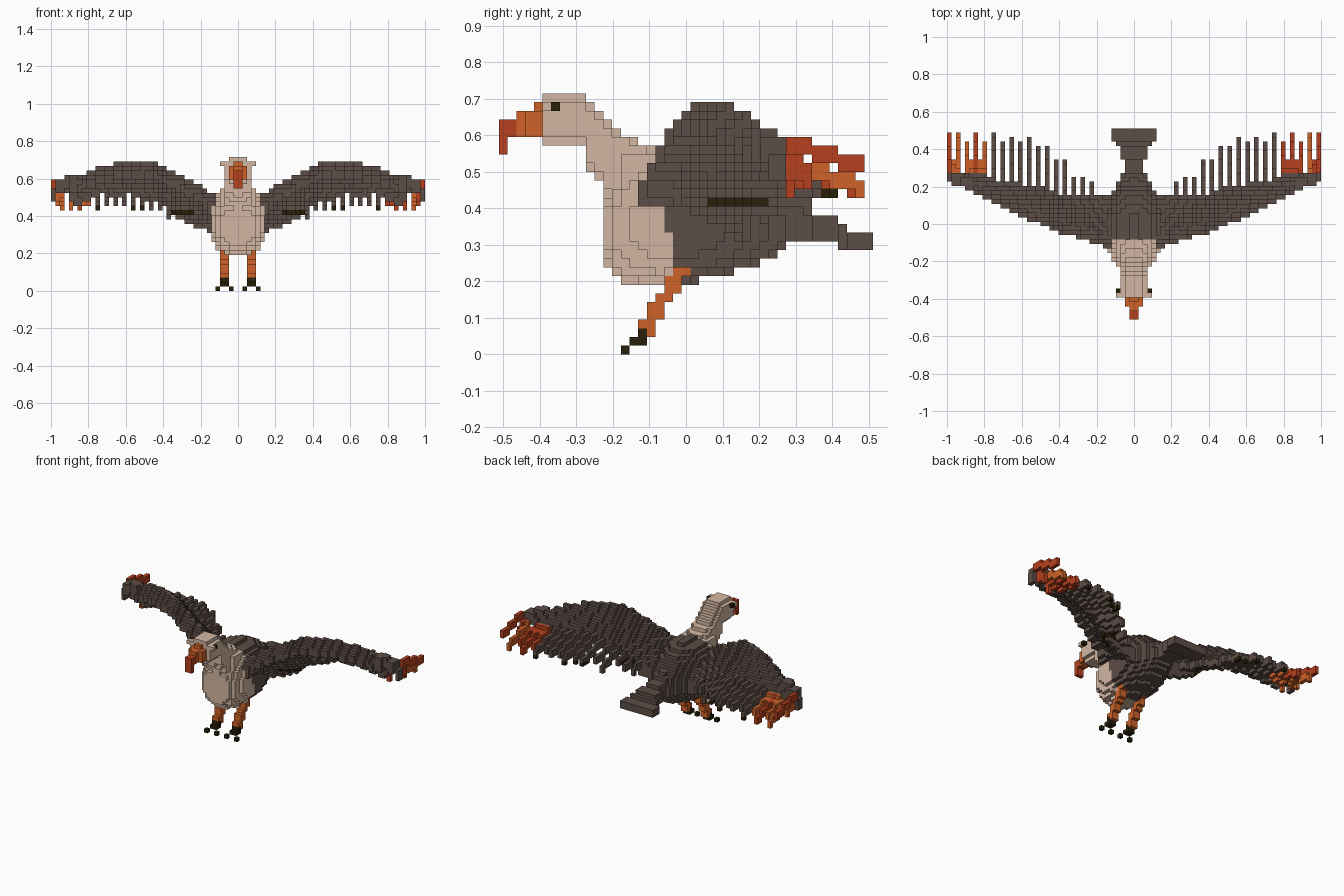
import bpy
import bmesh
import math
import random
from mathutils import Vector

random.seed(4)
cube = bpy.data.objects.get("Cube")
if cube:
    bpy.data.objects.remove(cube, do_unlink=True)

V = 1 / 42           # edge of one block
COLOURS = {
    "brown_plumage": (0.108, 0.074, 0.063),
    "tan_down": (0.65, 0.47, 0.355),
    "orange_skin": (0.62, 0.122, 0.022),
    "rust_red": (0.47, 0.052, 0.013),
    "near_black": (0.022, 0.014, 0.003),
}
BROWN, TAN, ORANGE, RED, BLACK = range(5)


def make_material(name, rgb):
    mat = bpy.data.materials.new(name)
    mat.use_nodes = True
    mat.diffuse_color = (*rgb, 1)
    bsdf = mat.node_tree.nodes["Principled BSDF"]
    bsdf.inputs["Base Color"].default_value = (*rgb, 1)
    bsdf.inputs["Roughness"].default_value = 0.9
    return mat


materials = [make_material(n, c) for n, c in COLOURS.items()]
owner = {}           # block -> (part name, colour)


def centre(i, j, k):
    return (i + 0.5) * V, (j - 21) * V, (k + 0.5) * V


def put(part, i, j, k, colour):
    owner.setdefault((i, j, k), (part, colour))


def put_pair(part, i, j, k, colour):
    put(part, i, j, k, colour)
    put(part, -1 - i, j, k, colour)


def interp(points, t):
    """Linear lookup in rows of (t, values...)."""
    for a, b in zip(points, points[1:]):
        if t <= b[0]:
            f = max(0, (t - a[0]) / (b[0] - a[0]))
            return [p + (q - p) * f for p, q in zip(a[1:], b[1:])]
    return list(points[-1][1:])


def loft(part, stations, colour_rule, power=2.5):
    """Fill rounded cross-sections; rows are y, bottom z, top z, half width."""
    for j in range(43):
        y = (j - 21) * V
        if not stations[0][0] - V / 2 <= y <= stations[-1][0] + V / 2:
            continue
        low, high, half = interp(stations, y)
        mid, tall = (low + high) / 2, (high - low) / 2
        for i in range(10):
            for k in range(30):
                x, _, z = centre(i, j, k)
                if (x / half) ** power + abs((z - mid) / tall) ** power <= 1:
                    put_pair(part, i, j, k, colour_rule(y, z))


# Eyes and brow
put_pair("eyes", 3, 6, 28, BLACK)
put_pair("head", 3, 5, 28, TAN)

# Hooked beak
for j in range(5):
    for k in range(25, 27 if j < 2 else 29 if j == 4 else 28):
        put_pair("beak", 0, j, k, RED if j < 2 else ORANGE)
        if j > 2 and k < 28:
            put_pair("beak", 1, j, k, ORANGE)
for k in (23, 24):
    put_pair("beak", 0, 0, k, RED)

# Slanted legs, feet and toes
for k in range(2, 10):
    start = 16 + int((k - 2) * 0.6)
    for j in (start, start + 1):
        for i in (2, 3):
            put_pair("legs", i, j, k, BLACK if k == 2 and j == 16 else ORANGE)
for i in (2, 3):
    for j in (15, 16):
        put_pair("feet", i, j, 1, BLACK)
for i in (1, 4):
    put_pair("feet", i, 14, 0, BLACK)

# Head and bent neck
loft("head", [(-0.38, 0.57, 0.72, 0.07), (-0.28, 0.57, 0.72, 0.078),
              (-0.26, 0.50, 0.70, 0.075), (-0.22, 0.44, 0.65, 0.075),
              (-0.16, 0.40, 0.60, 0.09), (-0.09, 0.38, 0.56, 0.115)],
     lambda y, z: TAN)

# Body: pale breast, dark back
loft("body", [(-0.215, 0.24, 0.44, 0.095), (-0.17, 0.20, 0.50, 0.125),
              (-0.08, 0.185, 0.56, 0.15), (0.05, 0.205, 0.56, 0.15),
              (0.14, 0.23, 0.52, 0.125), (0.22, 0.255, 0.46, 0.09),
              (0.27, 0.285, 0.42, 0.06)],
     lambda y, z: TAN if y < -0.03 - (z - 0.22) * 0.17 else BROWN)

# Fanned tail
loft("tail", [(0.27, 0.30, 0.42, 0.055), (0.34, 0.305, 0.40, 0.055),
              (0.40, 0.30, 0.375, 0.075), (0.45, 0.28, 0.345, 0.125),
              (0.50, 0.28, 0.34, 0.125)],
     lambda y, z: BROWN, power=8)

# Wings: rows are x, leading y, ridge z, solid trailing y, feather tip y, drop
WING = [(0.10, -0.13, 0.50, 0.17, 0.17, 0.11),
        (0.20, -0.09, 0.56, 0.15, 0.20, 0.14),
        (0.30, -0.065, 0.62, 0.15, 0.28, 0.16),
        (0.42, -0.03, 0.675, 0.17, 0.38, 0.16),
        (0.48, 0.0, 0.695, 0.19, 0.43, 0.15),
        (0.62, 0.06, 0.695, 0.22, 0.47, 0.13),
        (0.80, 0.15, 0.64, 0.25, 0.48, 0.09),
        (0.90, 0.20, 0.61, 0.27, 0.49, 0.07),
        (1.00, 0.24, 0.60, 0.28, 0.49, 0.05)]
for i in range(4, 42):
    x = (i + 0.5) * V
    lead, ridge, trail, tip, drop = interp(WING, x)
    tip -= random.choice((0, 0, 1, 2)) * V
    for j in range(43):
        y = (j - 21) * V
        back = y - lead
        solid = y <= trail or (i in (34, 36, 40) and y < 0.34)
        feather = i % 2 and y <= tip
        if back < -V / 2 or not (solid or feather):
            continue
        # flat ridge, a steep fall to the trailing edge, then level feathers
        fall = min(1, max(0, (back - 0.05) / (trail - lead - 0.05)))
        height = ridge - drop * fall - 0.3 * max(0, y - trail)
        crest = math.floor(height / V - 0.5)
        top = crest
        if x < 0.85:
            top -= max(0, round((0.045 - back) / V))
        if back < 0.09 and x < 0.9:
            thick = 5 if x < 0.2 else 4
        elif solid:
            thick = 4 if x < 0.36 else 3
        else:
            thick = 2
        for k in range(crest - thick + 1, top + 1):
            for side, name in ((1, "left_wing"), (-1, "right_wing")):
                colour = BROWN
                if x > 0.79 and y > 0.27:
                    if side > 0:
                        colour = ORANGE if i == 39 else RED
                    else:
                        colour = RED if i in (35, 41) else ORANGE
                elif k == 17 and k < crest and 0.05 < y < 0.23 and x > 0.2:
                    colour = BLACK
                elif k <= 18 and y > 0.37:
                    colour = BLACK
                put(name, i if side > 0 else -1 - i, j, k, colour)

# Outer faces of the blocks, one object per part
AXES = [Vector(a) for a in ((1, 0, 0), (0, 1, 0), (0, 0, 1))]
for part in sorted({p for p, _ in owner.values()}):
    bm = bmesh.new()
    corners = {}

    def corner(p):
        key = tuple(round(c * 2) for c in p)
        if key not in corners:
            corners[key] = bm.verts.new((p.x * V, (p.y - 21.5) * V, p.z * V))
        return corners[key]

    for cell, (name, colour) in owner.items():
        if name != part:
            continue
        mid = Vector(cell) + Vector((0.5, 0.5, 0.5))
        for a in range(3):
            for sign in (1, -1):
                n = AXES[a] * sign
                if tuple(int(c) for c in Vector(cell) + n) in owner:
                    continue
                u = AXES[(a + 1) % 3] / 2
                w = AXES[(a + 2) % 3] / 2 * sign
                c = mid + n / 2
                face = bm.faces.new([corner(p) for p in
                                     (c - u - w, c + u - w, c + u + w, c - u + w)])
                face.material_index = colour
    mesh = bpy.data.meshes.new(part)
    bm.to_mesh(mesh)
    bm.free()
    for mat in materials:
        mesh.materials.append(mat)
    bpy.context.collection.objects.link(bpy.data.objects.new(part, mesh))
